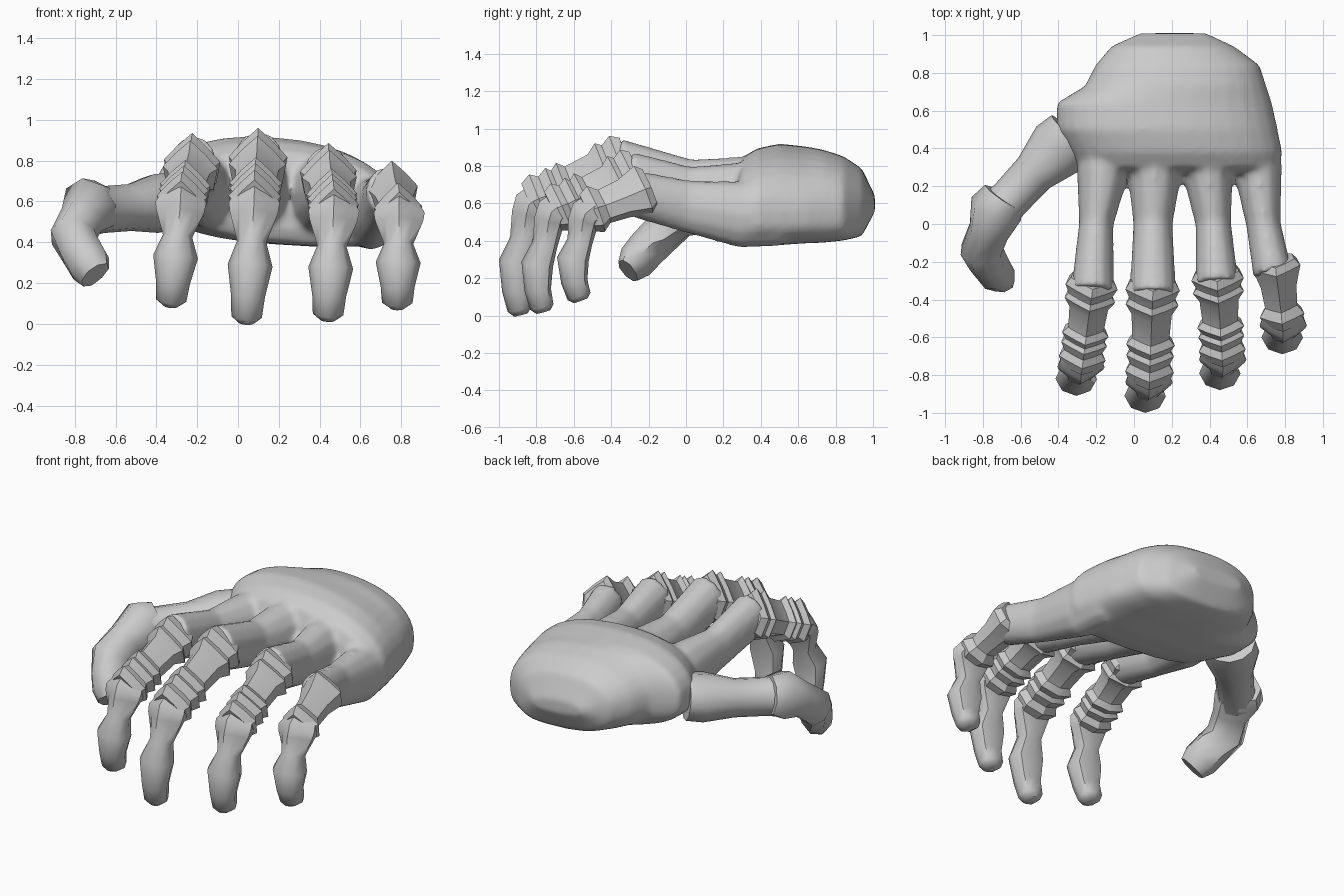
import bpy, bmesh, math
from mathutils import Vector

if "Cube" in bpy.data.objects:
    bpy.data.objects.remove(bpy.data.objects["Cube"])

grey = bpy.data.materials.new("plain grey")
grey.diffuse_color = (0.6, 0.6, 0.6, 1)
grey.use_nodes = True
grey.node_tree.nodes["Principled BSDF"].inputs["Base Color"].default_value = grey.diffuse_color

# unit cross-sections (side, up)
ROUND = [(math.cos(math.tau * i / 12), math.sin(math.tau * i / 12)) for i in range(12)]
RIDGED = [(1, 0.1), (0.55, 0.55), (0, 1), (-0.55, 0.55), (-1, 0.1), (-0.85, -0.6), (0, -0.85), (0.85, -0.6)]
SOFT = [(1, 0), (0.68, 0.72), (0, 1.02), (-0.68, 0.72), (-1, 0), (-0.75, -0.7), (0, -0.92), (0.75, -0.7)]


def select(obs):
    bpy.ops.object.select_all(action='DESELECT')
    for ob in obs:
        ob.select_set(True)
    bpy.context.view_layer.objects.active = obs[0]


def skin(name, loops, angle=40):
    """Join equal loops of points into a closed, smooth-shaded body."""
    bm = bmesh.new()
    rows = [[bm.verts.new(p) for p in loop] for loop in loops]
    n = len(rows[0])
    for a, b in zip(rows, rows[1:]):
        for i in range(n):
            bm.faces.new((a[i], a[(i + 1) % n], b[(i + 1) % n], b[i]))
    bm.faces.new(rows[0])
    bm.faces.new(rows[-1])
    bmesh.ops.recalc_face_normals(bm, faces=bm.faces)
    mesh = bpy.data.meshes.new(name)
    bm.to_mesh(mesh)
    bm.free()
    mesh.materials.append(grey)
    ob = bpy.data.objects.new(name, mesh)
    bpy.context.collection.objects.link(ob)
    select([ob])
    bpy.ops.object.shade_smooth_by_angle(angle=math.radians(angle))
    return ob


def tube(name, rings, section, side=(1, 0, 0), angle=40, collar=0):
    """Sweep a section along rings of (centre, half width, half height); the first collar rings are ridged."""
    pts = [Vector(r[0]) for r in rings]
    loops = []
    for i, (c, w, h) in enumerate(rings):
        d = (pts[min(i + 1, len(pts) - 1)] - pts[max(i - 1, 0)]).normalized()
        s = Vector(side)
        s = (s - d * s.dot(d)).normalized()
        u = d.cross(s)
        loops.append([pts[i] + s * a * w + u * b * h for a, b in (RIDGED if i < collar else section)])
    return skin(name, loops, angle)


# palm: y, left, right, bottom, top; arched above, flatter below, boxy on the little finger side
loops = []
for y, xl, xr, zb, zt in [(1.01, 0.03, 0.38, 0.56, 0.64), (0.94, -0.12, 0.53, 0.43, 0.785),
                          (0.84, -0.205, 0.665, 0.41, 0.85), (0.73, -0.26, 0.70, 0.40, 0.885),
                          (0.64, -0.41, 0.73, 0.40, 0.90), (0.5, -0.41, 0.76, 0.39, 0.915),
                          (0.38, -0.34, 0.785, 0.39, 0.89), (0.30, -0.29, 0.77, 0.40, 0.84),
                          (0.27, -0.22, 0.72, 0.46, 0.76)]:
    cx, hw, cz = (xl + xr) / 2, (xr - xl) / 2, 0.6
    loop = []
    for i in range(32):
        c, s = math.cos(math.tau * i / 32), math.sin(math.tau * i / 32)
        p = 0.9 if s > 0 else (0.6 if c > 0 else 0.8)
        sx = math.copysign(abs(c) ** p, c)
        sz = math.copysign(abs(s) ** p, s)
        loop.append((cx + hw * sx, y, cz + (zt - cz if s > 0 else cz - zb) * sz - 0.07 * hw * sx))
    loops.append(loop)
palm = skin("palm", loops)

# armour profiles along a finger: fraction, scale
PLATED = [(0, .85), (.08, 1.03), (.16, .88), (.18, .86), (.23, 1.0), (.33, .76), (.57, .7), (.63, .92),
          (.70, .75), (.74, .9), (.83, .74), (.90, .92), (1, .75)]
SHORT = [(0, .8), (.1, 1.02), (.4, .76), (.72, .68), (.85, .95), (1, .75)]
# fingertip: fraction, half width, half depth, forward bulge
TIP = [(0, .125, .095, .0), (.08, .118, .088, .01), (.32, .072, .07, .025), (.52, .11, .088, .055),
       (.78, .083, .073, .04), (.95, .075, .066, .01), (1, .04, .04, 0)]

# per finger: hand bone rings, plated bone start and end, tip, profile, half width
fingers = {
    "index": ([(-.14, .5, .64, .14, .17), (-.165, .28, .65, .14, .18), (-.2, 0, .69, .092, .14), (-.22, -.36, .79, .115, .14)],
              (-.22, -.29, .80), (-.28, -.75, .59), (-.33, -.78, .09), PLATED, .135),
    "middle": ([(.11, .5, .67, .14, .21), (.11, .28, .66, .145, .19), (.1, 0, .70, .105, .14), (.1, -.38, .81, .125, .14)],
               (.1, -.30, .82), (.08, -.83, .59), (.04, -.88, .005), PLATED, .14),
    "ring": ([(.38, .5, .65, .13, .2), (.39, .28, .63, .135, .19), (.42, 0, .66, .095, .14), (.44, -.32, .74, .115, .14)],
             (.44, -.25, .75), (.47, -.71, .55), (.44, -.76, .02), PLATED, .135),
    "little": ([(.62, .5, .55, .14, .18), (.655, .3, .54, .13, .18), (.685, 0, .585, .092, .14), (.735, -.27, .65, .105, .125)],
               (.75, -.19, .67), (.79, -.53, .54), (.78, -.56, .08), SHORT, .125),
}
hand = [palm]
for name, (bone, a, b, tip, profile, w) in fingers.items():
    hand.append(tube(name + "_hand_bone", [((x, y, z), hw, hh) for x, y, z, hw, hh in bone], ROUND, angle=50))
    a, b, tip = Vector(a), Vector(b), Vector(tip)
    tube(name + "_plated_bone", [(a.lerp(b, t), w * r, w * 1.2 * r) for t, r in profile], RIDGED, angle=30)
    # hanging fingertip starts tucked inside the plated bone
    rings = [(b + Vector((0, .05, .04)), .1, .085)]
    for t, hw, hd, f in TIP:
        rings.append((b.lerp(tip, t) + Vector((0, -f, 0)), hw, hd))
    tube(name + "_fingertip", rings, SOFT, angle=50, collar=3)

# fuse the hand bones into the palm with soft webs between them
select(hand)
bpy.ops.object.join()
remesh = palm.modifiers.new("fuse", 'REMESH')
remesh.mode = 'VOXEL'
remesh.voxel_size = 0.018
soften = palm.modifiers.new("soften", 'SMOOTH')
soften.factor = 0.5
soften.iterations = 7
bpy.ops.object.convert(target='MESH')
palm.data.materials.clear()
palm.data.materials.append(grey)
bpy.ops.object.shade_smooth_by_angle(angle=math.radians(50))

# thumb
side = (.78, -.62, 0)
tube("thumb_bone", [((-.33, .47, .6), .15, .14), ((-.40, .40, .59), .165, .145), ((-.53, .27, .57), .115, .115),
                    ((-.66, .13, .56), .11, .115), ((-.72, .07, .56), .12, .13)], ROUND, side, 50)
tube("thumb_tip", [((-.69, .14, .58), .12, .12), ((-.73, .08, .57), .145, .15), ((-.77, -.04, .51), .11, .11),
                   ((-.81, -.14, .43), .115, .115), ((-.77, -.21, .36), .11, .105),
                   ((-.73, -.27, .29), .11, .095), ((-.70, -.31, .24), .085, .06)], SOFT, side, 50)
